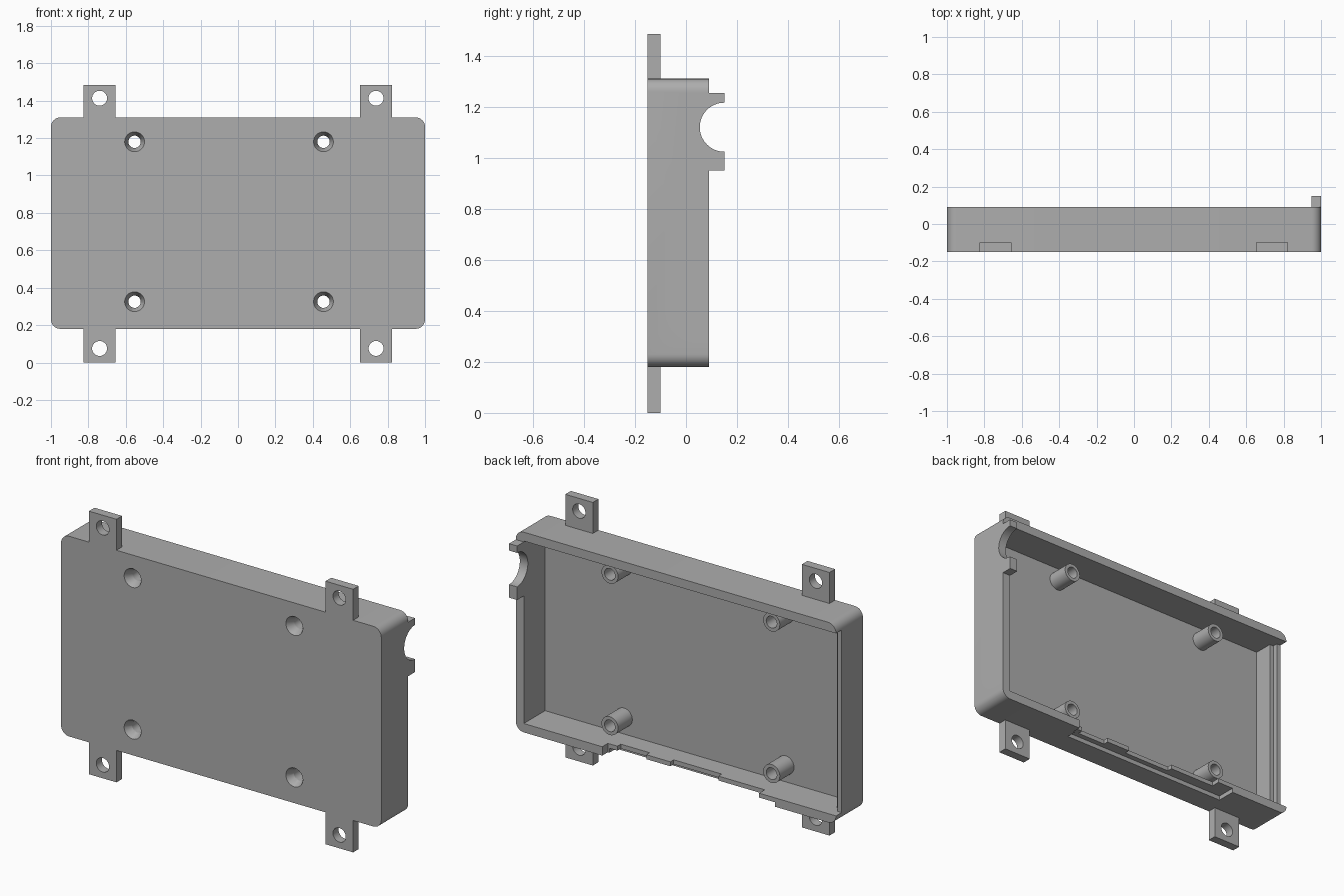
import bpy
import bmesh
from math import radians, pi
from mathutils import Matrix, Vector

cube = bpy.data.objects.get("Cube")
if cube:
    bpy.data.objects.remove(cube, do_unlink=True)

grey = bpy.data.materials.new("plain grey plastic")
grey.use_nodes = True
grey.diffuse_color = (0.42, 0.42, 0.42, 1)
grey.node_tree.nodes["Principled BSDF"].inputs["Base Color"].default_value = grey.diffuse_color

FRONT, FLOOR, RIM = -0.15, -0.10, 0.09
BOTTOM, TOP = 0.18, 1.31
WALL = 0.05


def make(name, bm):
    mesh = bpy.data.meshes.new(name)
    bmesh.ops.recalc_face_normals(bm, faces=bm.faces)
    bm.to_mesh(mesh)
    bm.free()
    obj = bpy.data.objects.new(name, mesh)
    bpy.context.collection.objects.link(obj)
    mesh.materials.append(grey)
    return obj


def box(name, x, y, z, round_y=0):
    """Box from three (low, high) ranges; round_y rounds the edges along y."""
    bm = bmesh.new()
    bmesh.ops.create_cube(bm, size=1)
    for v in bm.verts:
        v.co = Vector([(a + b) / 2 + (b - a) * c for (a, b), c in zip((x, y, z), v.co)])
    if round_y:
        edges = [e for e in bm.edges
                 if abs(e.verts[0].co.y - e.verts[1].co.y) > 0.01]
        bmesh.ops.bevel(bm, geom=edges, offset=round_y, segments=8,
                        profile=0.5, affect='EDGES')
    return make(name, bm)


def rod(name, axis, centre, start, end, r1, r2=None, sides=32):
    """Cylinder or cone along x or y, from start to end on that axis."""
    bm = bmesh.new()
    bmesh.ops.create_cone(bm, cap_ends=True, segments=sides, radius1=r1,
                          radius2=r1 if r2 is None else r2, depth=end - start)
    mid = (start + end) / 2
    if axis == 'X':
        turn, pos = Matrix.Rotation(pi / 2, 4, 'Y'), (mid, *centre)
    else:
        turn, pos = Matrix.Rotation(-pi / 2, 4, 'X'), (centre[0], mid, centre[1])
    bm.transform(Matrix.Translation(pos) @ turn)
    return make(name, bm)


def combine(target, other, operation='DIFFERENCE'):
    mod = target.modifiers.new("shape", 'BOOLEAN')
    mod.operation, mod.solver, mod.object = operation, 'EXACT', other
    graph = bpy.context.evaluated_depsgraph_get()
    mesh = bpy.data.meshes.new_from_object(target.evaluated_get(graph))
    target.modifiers.clear()
    target.data = mesh
    bpy.data.objects.remove(other, do_unlink=True)


def smooth(obj):
    bpy.ops.object.select_all(action='DESELECT')
    obj.select_set(True)
    bpy.context.view_layer.objects.active = obj
    bpy.ops.object.shade_smooth_by_angle(angle=radians(30))


# Tray with rounded corners
tray = box("tray", (-1, 1), (FRONT, RIM), (BOTTOM, TOP), 0.05)
combine(tray, box("cavity", (-1 + WALL, 1 - WALL), (FLOOR, 0.3),
                  (BOTTOM + WALL, TOP - WALL)))

# Raised ear on the port wall, then its round openings
combine(tray, box("port_ear", (1 - WALL, 1), (0, 0.15), (0.95, 1.255)), 'UNION')
for y, z, r in ((0.15, 1.12, 0.096), (RIM, 0.82, 0.16), (RIM, 0.44, 0.157)):
    combine(tray, rod("port_cut", 'X', (y, z), 0.9, 1.1, r, sides=64))

# Lowered end wall with an inner ledge
combine(tray, box("end_cut", (-1.1, -0.94), (0.04, 0.3), (BOTTOM + WALL, TOP - WALL)))
combine(tray, box("ledge_cut", (-0.975, -0.94), (0.01, 0.3), (BOTTOM + WALL, TOP - WALL)))

# Connector openings in the bottom wall
combine(tray, box("bottom_cut", (-0.52, 0.46), (0.04, 0.3), (0.1, 0.26)))
combine(tray, box("recess_cut", (-0.62, 0.45), (-0.02, 0.3), (0.1, 0.205)))
for low, high in ((0.22, 0.40), (-0.23, 0.07)):
    combine(tray, box("plug_cut", (low, high), (0.01, 0.3), (0.1, 0.26)))

# Screw posts with countersunk bores through the floor
for side, x in (("right", -0.553), ("left", 0.457)):
    for level, z in (("lower", 0.325), ("upper", 1.18)):
        post = rod(f"{level}_{side}_screw_post", 'Y', (x, z), FLOOR, 0.027, 0.052)
        combine(post, rod("bore", 'Y', (x, z), -0.3, 0.3, 0.033))
        smooth(post)
        combine(tray, rod("bore", 'Y', (x, z), -0.3, 0.3, 0.033))
        combine(tray, rod("countersink", 'Y', (x, z), FRONT - 0.002, FLOOR - 0.008,
                          0.054, 0.033))
smooth(tray)

# Mounting tabs with bolt holes
for side, x in (("right", -0.74), ("left", 0.738)):
    for level, low, high, hole in (("lower", 0, BOTTOM, 0.075),
                                   ("upper", TOP, 1.485, 1.413)):
        tab = box(f"{level}_{side}_mounting_tab", (x - 0.086, x + 0.086),
                  (FRONT, FLOOR), (low, high))
        combine(tab, rod("bolt_hole", 'Y', (x, hole), -0.3, 0.3, 0.04))
        smooth(tab)
